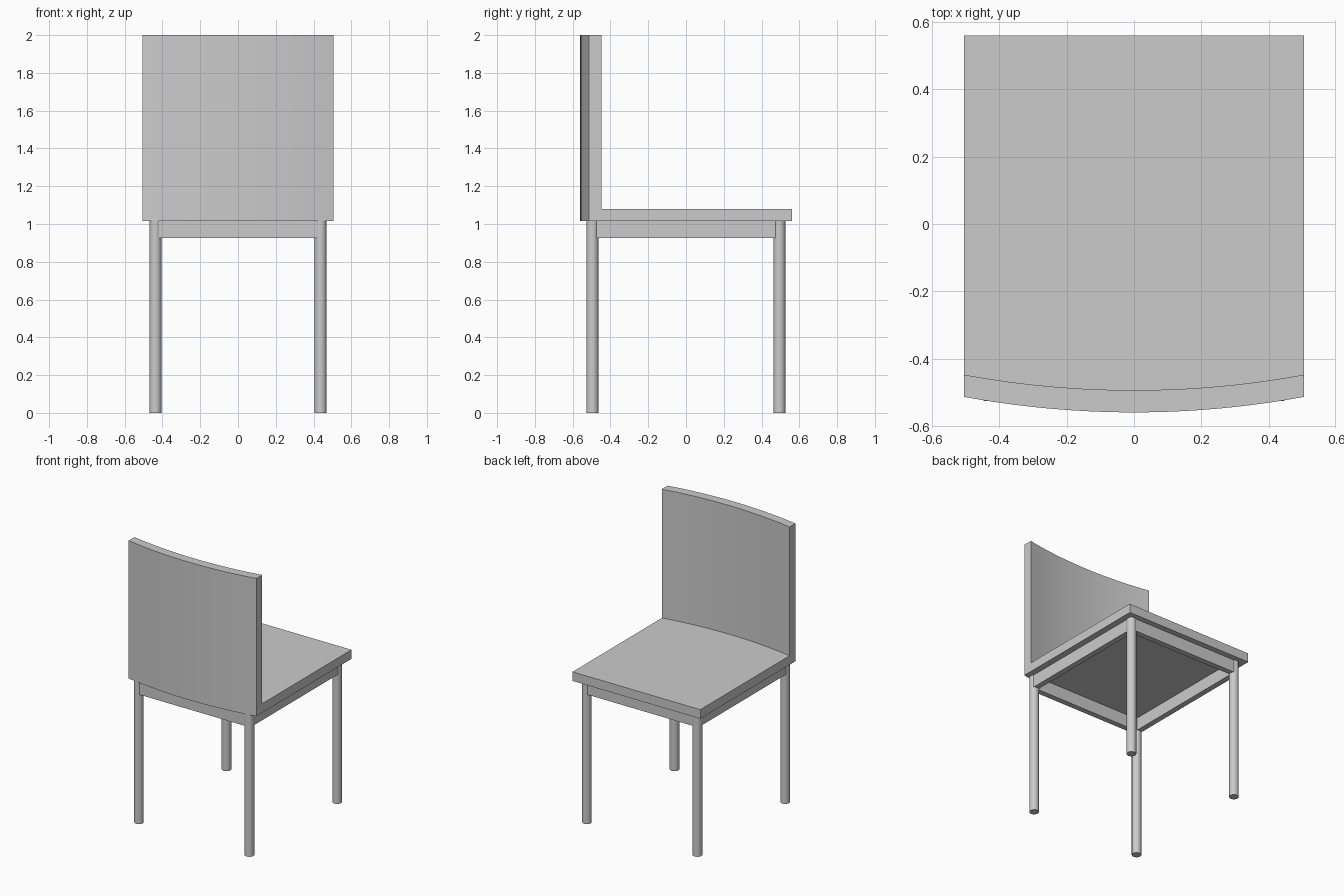
import bpy, bmesh, math

cube = bpy.data.objects.get("Cube")
if cube:
    bpy.data.objects.remove(cube, do_unlink=True)

# One grey for the whole chair
grey = bpy.data.materials.new("plain grey")
grey.use_nodes = True
colour = (0.6, 0.6, 0.6, 1)
grey.diffuse_color = colour
grey.node_tree.nodes["Principled BSDF"].inputs["Base Color"].default_value = colour

HALF_W, FRONT_Y = 0.505, 0.56
SEAT_LOW, SEAT_TOP, TOP = 1.015, 1.08, 2.0
LEG_X, LEG_Y, LEG_R = 0.437, 0.495, 0.0315
RAIL_LOW, RAIL_T = 0.925, 0.04


def finish(obj, smooth=False):
    obj.data.materials.append(grey)
    if smooth:
        bpy.ops.object.select_all(action='DESELECT')
        obj.select_set(True)
        bpy.context.view_layer.objects.active = obj
        bpy.ops.object.shade_smooth_by_angle(angle=math.radians(35))
    return obj


def prism(name, outline, low, high, smooth=False):
    """Extrude a flat outline upwards from low to high."""
    bm = bmesh.new()
    base = bm.faces.new([bm.verts.new((x, y, low)) for x, y in outline])
    new = bmesh.ops.extrude_face_region(bm, geom=[base])["geom"]
    bmesh.ops.translate(bm, vec=(0, 0, high - low),
                        verts=[g for g in new if isinstance(g, bmesh.types.BMVert)])
    bmesh.ops.recalc_face_normals(bm, faces=bm.faces)
    mesh = bpy.data.meshes.new(name)
    bm.to_mesh(mesh)
    bm.free()
    obj = bpy.data.objects.new(name, mesh)
    bpy.context.collection.objects.link(obj)
    return finish(obj, smooth)


def box(name, x0, x1, y0, y1, low, high):
    return prism(name, [(x0, y0), (x1, y0), (x1, y1), (x0, y1)], low, high)


def arc(edge_y, sag=0.046, steps=20):
    """Shallow circular arc from left to right, bulging towards -y."""
    radius = (HALF_W ** 2 + sag ** 2) / (2 * sag)
    sweep = math.asin(HALF_W / radius)
    points = []
    for i in range(steps + 1):
        a = sweep * (2 * i / steps - 1)
        points.append((radius * math.sin(a),
                       edge_y - sag + radius * (1 - math.cos(a))))
    return points


# Curved backrest, and the seat fitted against its inner curve
inner, outer = arc(-0.448), arc(-0.514)
prism("backrest", outer + inner[::-1], SEAT_LOW, TOP, smooth=True)
prism("seat", inner + [(HALF_W, FRONT_Y), (-HALF_W, FRONT_Y)], SEAT_LOW, SEAT_TOP, smooth=True)

# Round legs
for x_name, sx in (("left", 1), ("right", -1)):
    for y_name, sy in (("front", -1), ("back", 1)):
        bpy.ops.mesh.primitive_cylinder_add(
            vertices=24, radius=LEG_R, depth=SEAT_LOW,
            location=(sx * LEG_X, sy * LEG_Y, SEAT_LOW / 2))
        leg = bpy.context.object
        leg.name = f"{y_name}_{x_name}_leg"
        finish(leg, smooth=True)

# Rails under the seat, ending inside the legs
RAIL_X, RAIL_Y = 0.46, 0.519
for name, s in (("left", 1), ("right", -1)):
    a, b = sorted((s * RAIL_X, s * (RAIL_X - RAIL_T)))
    box(name + "_rail", a, b, -LEG_Y + 0.021, LEG_Y - 0.021, RAIL_LOW, SEAT_LOW)
for name, s in (("front", -1), ("back", 1)):
    a, b = sorted((s * RAIL_Y, s * (RAIL_Y - RAIL_T)))
    box(name + "_rail", -LEG_X + 0.019, LEG_X - 0.019, a, b, RAIL_LOW, SEAT_LOW)
